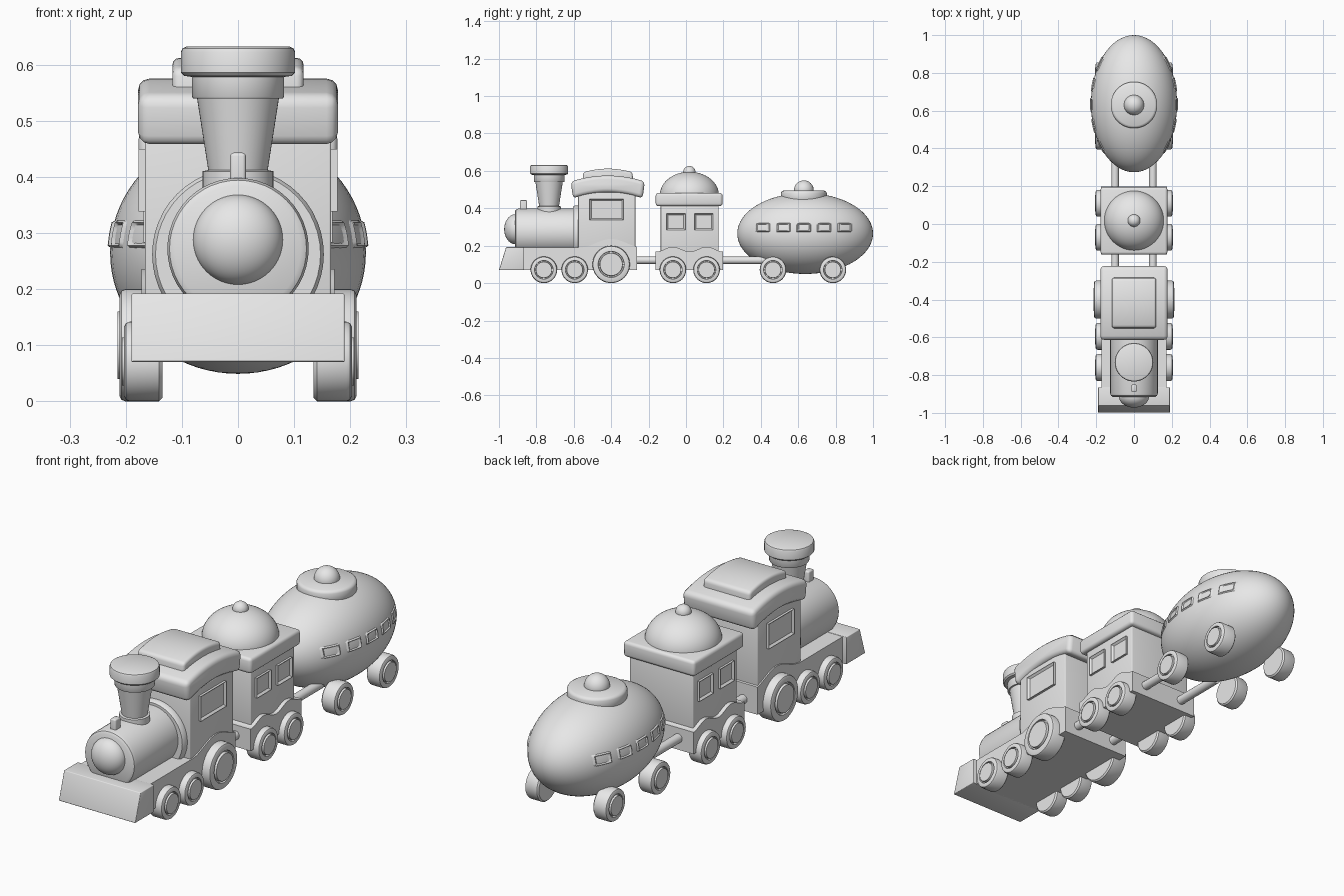
import bpy, bmesh, math
from mathutils import Matrix, Vector

if "Cube" in bpy.data.objects:
    bpy.data.objects.remove(bpy.data.objects["Cube"])

GREY = bpy.data.materials.new("plain grey")
GREY.use_nodes = True
GREY.diffuse_color = (0.8, 0.8, 0.8, 1)
GREY.node_tree.nodes["Principled BSDF"].inputs["Base Color"].default_value = (0.8, 0.8, 0.8, 1)


def finish(name, bm):
    bmesh.ops.recalc_face_normals(bm, faces=bm.faces)
    mesh = bpy.data.meshes.new(name)
    bm.to_mesh(mesh)
    bm.free()
    mesh.materials.append(GREY)
    ob = bpy.data.objects.new(name, mesh)
    bpy.context.collection.objects.link(ob)
    bpy.ops.object.select_all(action='DESELECT')
    ob.select_set(True)
    bpy.context.view_layer.objects.active = ob
    bpy.ops.object.shade_smooth_by_angle(angle=math.radians(35))
    return ob


def round_edges(bm, width):
    if width:
        edges = [e for e in bm.edges if e.calc_face_angle(0) > math.radians(35)]
        bmesh.ops.bevel(bm, geom=edges, offset=width, segments=3, profile=0.5,
                        affect='EDGES', clamp_overlap=True)


def prism(name, outline, half, bevel=0.0):
    """Side outline of (y, z) points, extruded across x."""
    bm = bmesh.new()
    face = bm.faces.new([bm.verts.new((-half, y, z)) for y, z in outline])
    ext = bmesh.ops.extrude_face_region(bm, geom=[face])
    moved = [v for v in ext["geom"] if isinstance(v, bmesh.types.BMVert)]
    bmesh.ops.translate(bm, verts=moved, vec=(2 * half, 0, 0))
    bmesh.ops.recalc_face_normals(bm, faces=bm.faces)
    round_edges(bm, bevel)
    return finish(name, bm)


def box(name, half, y0, y1, z0, z1, bevel=0.0):
    return prism(name, [(y0, z0), (y1, z0), (y1, z1), (y0, z1)], half, bevel)


def lathe(name, profile, loc, rot=None, steps=48):
    """Spin (radius, height) points, bottom to top, about the local z axis."""
    bm = bmesh.new()
    verts = [bm.verts.new((r, 0, h)) for r, h in profile]
    edges = [bm.edges.new(p) for p in zip(verts, verts[1:])]
    bmesh.ops.spin(bm, geom=verts + edges, cent=(0, 0, 0), axis=(0, 0, 1),
                   angle=math.tau, steps=steps)
    bmesh.ops.remove_doubles(bm, verts=bm.verts, dist=1e-4)
    bm.transform(Matrix.Translation(loc) @ (rot or Matrix()))
    return finish(name, bm)


def ellipsoid(name, loc, radii):
    bm = bmesh.new()
    bmesh.ops.create_uvsphere(bm, u_segments=64, v_segments=40, radius=1)
    bm.transform(Matrix.Translation(loc) @ Matrix.Diagonal((*radii, 1)))
    return finish(name, bm)


def window_pair(name, half, y0, y1, z0, z1):
    """Raised frames with recessed panes on both sides of a car."""
    bm = bmesh.new()
    bmesh.ops.create_cube(bm, size=1)
    bm.transform(Matrix.Translation((0, (y0 + y1) / 2, (z0 + z1) / 2))
                 @ Matrix.Diagonal((2 * half, y1 - y0, z1 - z0, 1)))
    bm.normal_update()
    sides = [f for f in bm.faces if abs(f.normal.x) > 0.9]
    bmesh.ops.inset_individual(bm, faces=sides, thickness=0.012)
    for f in sides:
        bmesh.ops.translate(bm, verts=f.verts, vec=f.normal * -0.009)
    return finish(name, bm)


def wheel_pair(name, y, r, outer):
    """Mirrored wheels with a grooved hub."""
    w = outer - 0.135
    profile = [(0, 0), (r - .006, 0), (r, .006), (r, w - .014), (r - .003, w - .007), (r - .009, w - .004),
               (.70 * r, w - .004), (.68 * r, w - .014), (.62 * r, w - .014),
               (.60 * r, w), (0, w)]
    for side, label in ((1, "left"), (-1, "right")):
        lathe(f"{name}_{label}", profile, (side * 0.135, y, r),
              Matrix.Rotation(side * math.pi / 2, 4, 'Y'))


def wave_frame(name, half, y0, y1, base, bumps):
    """Chassis whose top edge swells over the wheels; bumps are (y, reach, rise)."""
    top = []
    for i in range(49):
        y = y1 + (y0 - y1) * i / 48
        z = base
        for c, reach, rise in bumps:
            if abs(y - c) < reach:
                z += rise * math.cos(math.pi / 2 * (y - c) / reach) ** 2
        top.append((y, z))
    return prism(name, [(y0, .07), (y1, .07)] + top, half)


def arched_slab(name, half, mid, reach, low, high, sag, flare, bevel):
    """Slab bowed along y, its ends leaning outward by flare."""
    steps = [-1 + i / 8 for i in range(17)]
    under = [(mid + t * (reach - flare), low - sag * t * t) for t in steps]
    over = [(mid + t * reach, high - sag * t * t) for t in reversed(steps)]
    return prism(name, under + over, half, bevel)


# Engine: chassis, front guard and boiler
wave_frame("engine_chassis", .172, -.875, -.262, .19, [(-.4, .17, .046)])
prism("front_guard", [(-1, .07), (-.865, .07), (-.865, .192), (-.962, .192)], .19, .003)
face_front = Matrix.Rotation(math.pi / 2, 4, 'X')
lathe("boiler", [(0, 0), (.126, 0), (.126, .325), (.122, .337), (.112, .343), (0, .343)],
      (0, -.572, .272), face_front)
lathe("boiler_ring", [(0, 0), (.153, 0), (.153, .02), (.147, .03), (0, .03)],
      (0, -.575, .262), face_front)
ellipsoid("boiler_nose", (0, -.912, .288), (.08, .06, .08))
box("boiler_lug", .014, -.888, -.85, .37, .443, .006)

# Chimney
lathe("chimney", [(0, .34), (.063, .34), (.063, .41), (.053, .412), (.073, .54), (.08, .54),
                  (.082, .543), (.082, .578), (.096, .58), (.102, .586), (.102, .622),
                  (.099, .629), (.092, .632), (0, .632)], (0, -.732, 0))

# Cab
box("cab", .166, -.577, -.27, .15, .485, .004)
arched_slab("cab_roof", .178, -.418, .198, .485, .575, .032, .012, .024)
arched_slab("roof_hatch", .117, -.418, .132, .55, .612, .02, -.004, .014)
window_pair("cab_window", .177, -.515, -.335, .338, .45)

# Middle car
wave_frame("car_chassis", .176, -.162, .198, .168, [(-.07, .09, .026), (.11, .09, .026)])
box("car_body", .158, -.135, .175, .12, .42, .004)
box("car_roof", .177, -.162, .195, .412, .482, .014)
dome = [(.158 * math.cos(a), .47 + .125 * math.sin(a))
        for a in [math.pi / 2 * i / 16 for i in range(17)]]
lathe("car_dome", [(0, .46), (.158, .46)] + dome, (0, .018, 0))
ellipsoid("dome_knob", (0, .018, .593), (.033, .033, .033))
for label, y in (("front", -.054), ("rear", .095)):
    window_pair(f"car_window_{label}", .168, y - .05, y + .05, .283, .372)

# Rear rounded car
CENTRE, RADII = Vector((0, .637, .265)), Vector((.228, .363, .216))
ellipsoid("egg_body", CENTRE, RADII)
lathe("egg_cap", [(0, .43), (.115, .43), (.123, .45), (.123, .482), (.119, .489), (.11, .494), (0, .498)],
      (0, .63, 0))
ellipsoid("egg_knob", (0, .63, .496), (.053, .053, .053))


def egg_window(name, side, y, z):
    """Raised rim that follows the curved shell."""
    bm = bmesh.new()
    bmesh.ops.create_grid(bm, x_segments=8, y_segments=8, size=1)
    for v in bm.verts:
        u, w = v.co.x, v.co.y
        ring = round((1 - max(abs(u), abs(w))) * 4)
        lift = .005 if ring == 1 else -.004
        py, pz = y + .044 * u, z + .027 * w
        k = 1 - ((py - CENTRE.y) / RADII.y) ** 2 - ((pz - CENTRE.z) / RADII.z) ** 2
        v.co = (side * (RADII.x * math.sqrt(k) + lift), py, pz)
    return finish(name, bm)


for i in range(5):
    for side, label in ((1, "left"), (-1, "right")):
        egg_window(f"egg_window_{i + 1}_{label}", side, .41 + .11 * i, .298)

# Wheels
for name, y, r, outer in (("engine_wheel_front", -.76, .071, .207),
                          ("engine_wheel_middle", -.595, .071, .207),
                          ("engine_wheel_large", -.4, .1, .215),
                          ("car_wheel_front", -.07, .071, .207),
                          ("car_wheel_rear", .11, .071, .207),
                          ("egg_wheel_front", .465, .071, .207),
                          ("egg_wheel_rear", .785, .071, .207)):
    wheel_pair(name, y, r, outer)

# Coupling rods
for name, y0, y1 in (("front_coupling", -.28, -.14), ("rear_coupling", .18, .44)):
    for side, label in ((1, "left"), (-1, "right")):
        lathe(f"{name}_{label}", [(0, 0), (.02, 0), (.02, y1 - y0), (0, y1 - y0)],
              (side * .1, y1, .122), face_front, 20)
